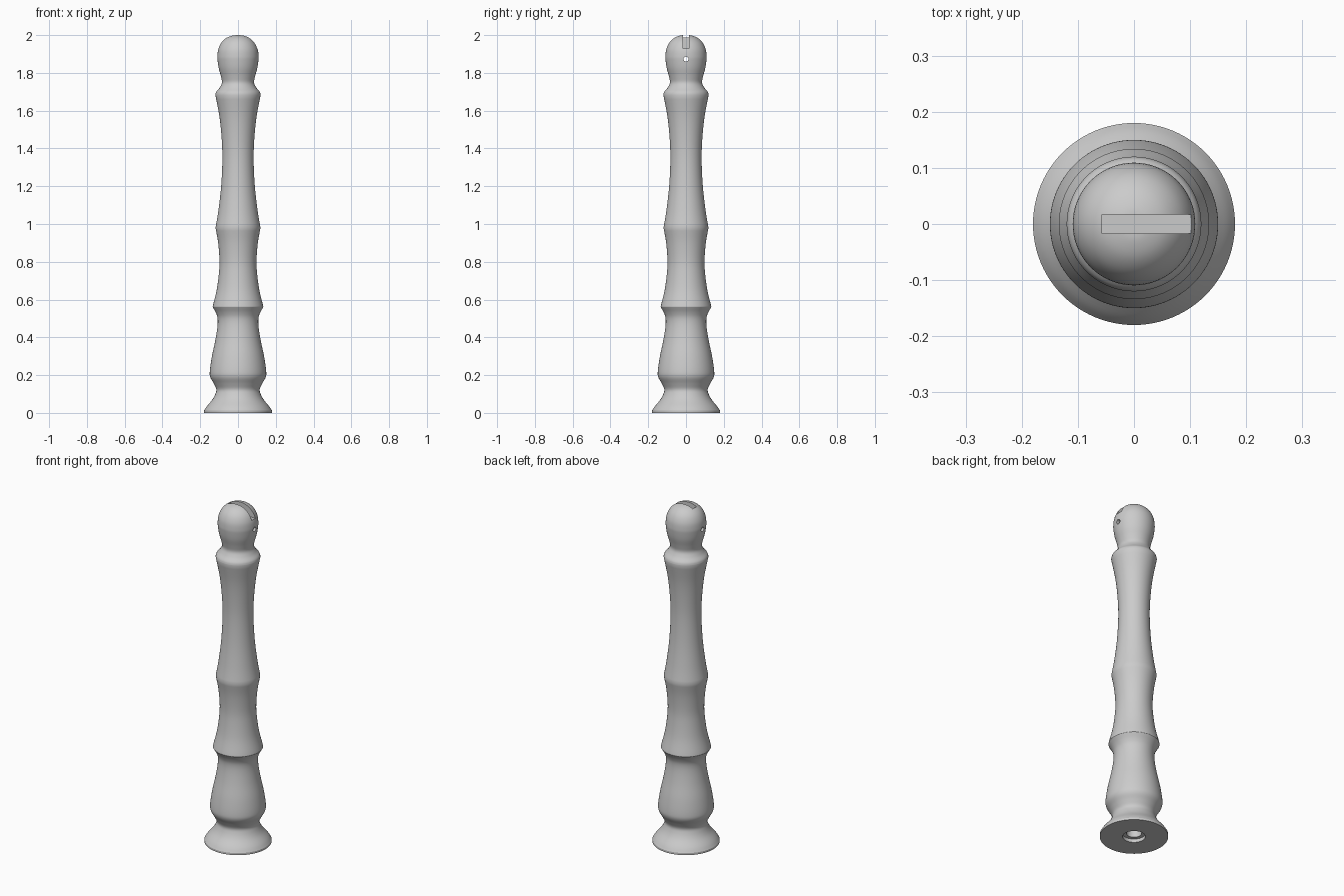
import bpy, bmesh
from math import cos, sin, pi
from mathutils import Vector, Matrix

cube = bpy.data.objects.get("Cube")
if cube:
    bpy.data.objects.remove(cube)

grey = bpy.data.materials.new("plain grey")
grey.use_nodes = True
COLOUR = (0.6, 0.6, 0.6, 1)
grey.diffuse_color = COLOUR
grey.node_tree.nodes["Principled BSDF"].inputs["Base Color"].default_value = COLOUR

SIDES = 96

# Turned profile as (radius, height) runs that meet at crisp ridges
RUNS = [
    [(0.18, 0), (0.18, 0.012)],
    [(0.18, 0.012), (0.165, 0.035), (0.136, 0.07), (0.12, 0.1), (0.115, 0.125),
     (0.128, 0.155), (0.147, 0.19), (0.149, 0.225), (0.138, 0.3), (0.12, 0.385),
     (0.109, 0.455), (0.108, 0.5), (0.117, 0.53), (0.134, 0.56)],
    [(0.134, 0.56), (0.132, 0.572), (0.113, 0.65), (0.101, 0.74), (0.098, 0.81),
     (0.105, 0.9), (0.119, 0.98)],
    [(0.119, 0.98), (0.104, 1.07), (0.09, 1.19), (0.083, 1.32), (0.085, 1.43),
     (0.097, 1.56), (0.12, 1.685)],
    [(0.12, 1.685), (0.115, 1.7), (0.097, 1.722), (0.085, 1.748), (0.09, 1.78),
     (0.102, 1.825), (0.108, 1.865), (0.109, 1.89), (0.104, 1.926), (0.088, 1.96),
     (0.062, 1.985), (0.03, 1.998), (0, 2)],
]


def smooth_run(points, steps=5):
    """Catmull-Rom curve through the points."""
    p = [Vector(q) for q in points]
    p = [2 * p[0] - p[1]] + p + [2 * p[-1] - p[-2]]
    out = []
    for a, b, c, d in zip(p, p[1:], p[2:], p[3:]):
        for i in range(steps):
            t = i / steps
            out.append(0.5 * (2 * b + (c - a) * t + (2 * a - 5 * b + 4 * c - d) * t**2
                              + (3 * b - a - 3 * c + d) * t**3))
    return out


def make_object(name, bm):
    bmesh.ops.recalc_face_normals(bm, faces=bm.faces)
    mesh = bpy.data.meshes.new(name)
    bm.to_mesh(mesh)
    bm.free()
    mesh.materials.append(grey)
    obj = bpy.data.objects.new(name, mesh)
    bpy.context.collection.objects.link(obj)
    return obj


def cylinder(name, radius, length, matrix):
    bm = bmesh.new()
    bmesh.ops.create_cone(bm, cap_ends=True, segments=48, radius1=radius,
                          radius2=radius, depth=length, matrix=matrix)
    return make_object(name, bm)


# Turned post
profile = [q for run in RUNS for q in smooth_run(run, 1 if len(run) == 2 else 5)]
bm = bmesh.new()
rings = [[bm.verts.new((r * cos(2 * pi * k / SIDES), r * sin(2 * pi * k / SIDES), z))
          for k in range(SIDES)] for r, z in profile]
for low, high in zip(rings, rings[1:]):
    for k in range(SIDES):
        n = (k + 1) % SIDES
        bm.faces.new((low[k], low[n], high[n], high[k]))
bm.faces.new(rings[0][::-1])
tip = bm.verts.new((0, 0, 2))
for k in range(SIDES):
    bm.faces.new((rings[-1][k], rings[-1][(k + 1) % SIDES], tip))
post = make_object("turned_post", bm)

# Slot in the knob, open at the top and on the left side
bm = bmesh.new()
bmesh.ops.create_cube(bm, matrix=Matrix.Translation((0.073, 0, 2.03))
                      @ Matrix.Diagonal((0.26, 0.034, 0.2, 1)))
cutters = [make_object("slot_cutter", bm)]

# Pin hole through the knob, stepped socket in the base
cutters += [
    cylinder("pin_hole_cutter", 0.013, 0.4,
             Matrix.Translation((0, 0, 1.873)) @ Matrix.Rotation(pi / 2, 4, 'Y')),
    cylinder("base_recess_cutter", 0.06, 0.04, Matrix.Identity(4)),
    cylinder("base_socket_cutter", 0.04, 0.4, Matrix.Identity(4)),
]
for cutter in cutters:
    cutter.hide_render = True
    cutter.hide_set(True)
    cutter.display_type = 'WIRE'
    mod = post.modifiers.new(cutter.name, 'BOOLEAN')
    mod.operation = 'DIFFERENCE'
    mod.object = cutter
    mod.solver = 'EXACT'

# Apply the cuts, then shade smooth with crisp ridges
bpy.context.view_layer.objects.active = post
post.select_set(True)
for mod in list(post.modifiers):
    bpy.ops.object.modifier_apply(modifier=mod.name)
for cutter in cutters:
    bpy.data.objects.remove(cutter)
bpy.ops.object.shade_smooth_by_angle(angle=pi / 6)
